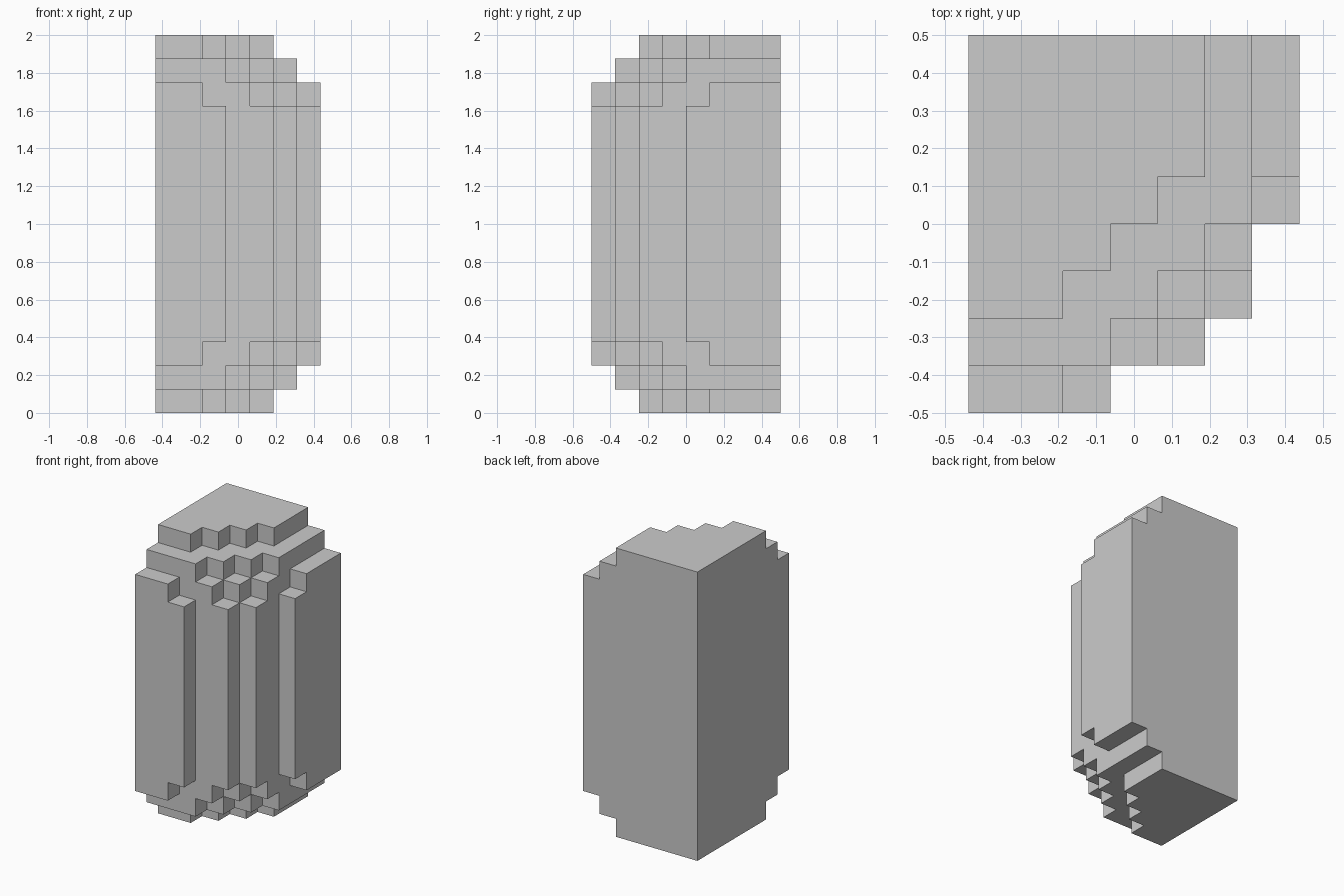
import bpy, bmesh
from math import radians

if "Cube" in bpy.data.objects:
    bpy.data.objects.remove(bpy.data.objects["Cube"])

U = 0.125            # block size
NX, NY, NZ = 7, 8, 16

# Stepped front edge of each layer: first filled block (from the front) per column, left to right
CAP = (2, 2, 3, 4, 5, 8, 8)
SHOULDER = (1, 1, 1, 2, 3, 4, 8)
RIM = (0, 0, 1, 1, 2, 3, 5)
SHAFT = (0, 0, 0, 1, 1, 2, 4)
ENDS = (CAP, SHOULDER, RIM)


def filled(x, y, z):
    if not (0 <= x < NX and 0 <= y < NY and 0 <= z < NZ):
        return False
    d = min(z, NZ - 1 - z)          # top and bottom mirror each other
    profile = ENDS[d] if d < len(ENDS) else SHAFT
    return y >= profile[x]


def add_side(bm, cell, axis, sign):
    # One outward-facing square on the side of a block
    a, b = (axis + 1) % 3, (axis + 2) % 3
    corners = [(0, 0), (1, 0), (1, 1), (0, 1)]
    if sign < 0:
        corners.reverse()
    verts = []
    for i, j in corners:
        p = list(cell)
        p[axis] += sign > 0
        p[a] += i
        p[b] += j
        verts.append(bm.verts.new(((p[0] - NX / 2) * U, (p[1] - NY / 2) * U, p[2] * U)))
    bm.faces.new(verts)


# Outer skin of the stepped block column
bm = bmesh.new()
for x in range(NX):
    for y in range(NY):
        for z in range(NZ):
            if not filled(x, y, z):
                continue
            for axis in range(3):
                for sign in (-1, 1):
                    n = [x, y, z]
                    n[axis] += sign
                    if not filled(*n):
                        add_side(bm, (x, y, z), axis, sign)

# Weld the squares and merge the flat areas
bmesh.ops.remove_doubles(bm, verts=bm.verts, dist=1e-4)
bmesh.ops.dissolve_limit(bm, angle_limit=radians(1), verts=bm.verts, edges=bm.edges)

mesh = bpy.data.meshes.new("stepped_column")
bm.to_mesh(mesh)
bm.free()
bpy.context.collection.objects.link(bpy.data.objects.new("stepped_column", mesh))
